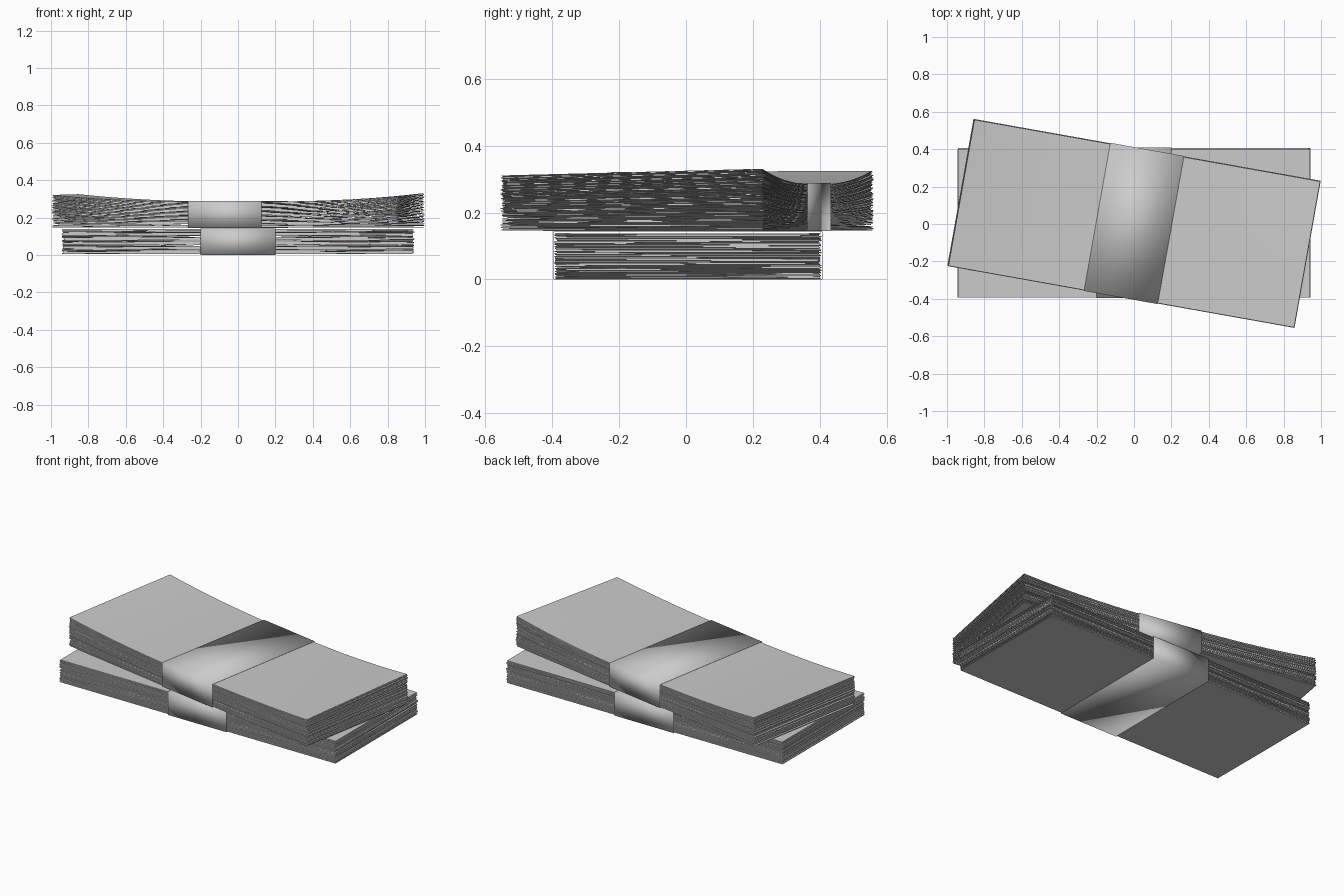
import bpy, bmesh, math, random
from mathutils import Matrix

if "Cube" in bpy.data.objects:
    bpy.data.objects.remove(bpy.data.objects["Cube"])

random.seed(4)
L, W, H = 0.937, 0.396, 0.138     # half length, half width, stack height
SHEETS, NX, NY = 46, 24, 4


def finish(name, bm, matrix):
    bmesh.ops.recalc_face_normals(bm, faces=bm.faces)
    me = bpy.data.meshes.new(name)
    bm.to_mesh(me)
    bm.free()
    ob = bpy.data.objects.new(name, me)
    bpy.context.collection.objects.link(ob)
    ob.matrix_world = matrix
    bpy.ops.object.select_all(action='DESELECT')
    ob.select_set(True)
    bpy.context.view_layer.objects.active = ob
    bpy.ops.object.shade_smooth_by_angle(angle=math.radians(30))
    return ob


def lift(u, v, corners):
    """Upward curl of the top sheet; corners = left front/back, right front/back."""
    lf, lb, rf, rb = corners
    s = (v + 1) / 2
    end = (lf + (lb - lf) * s) if u < 0 else (rf + (rb - rf) * s)
    return end * abs(u) ** 2.4


def paper_stack(name, matrix, corners):
    bm = bmesh.new()
    pitch = H / SHEETS
    for k in range(SHEETS):
        t = k / (SHEETS - 1)
        outer = k in (0, SHEETS - 1)
        dx = 0 if outer else random.uniform(-0.006, 0.006)
        dy = 0 if outer else random.uniform(-0.004, 0.004)
        ph = random.uniform(0, 6.28)
        amp = 0 if outer else 0.0007
        # thin sheet: a subdivided cube bent by the curl and a small ripple
        grid = bmesh.ops.create_grid(bm, x_segments=NX, y_segments=NY, size=1)['verts']
        for p in grid:
            u, v = p.co.x, p.co.y
            z = 0.002 + k * pitch + t * lift(u, v, corners)
            z += amp * abs(u) * math.sin(9 * u + 2 * v + ph)
            p.co = (u * L + dx, v * W + dy, z)
        faces = list({f for p in grid for f in p.link_faces})
        up = bmesh.ops.extrude_face_region(bm, geom=faces, use_keep_orig=True)['geom']
        for p in up:
            if isinstance(p, bmesh.types.BMVert):
                p.co.z += pitch * 0.75
    return finish(name, bm, matrix)


def paper_band(name, matrix):
    # closed strip wrapped round the middle of the stack
    bm = bmesh.new()
    y, z0, z1 = W + 0.006, 0.0, H + 0.005
    loop = [(-y, z0), (y, z0), (y, z1), (-y, z1)]
    a = [bm.verts.new((-0.2, *p)) for p in loop]
    b = [bm.verts.new((0.2, *p)) for p in loop]
    for i in range(4):
        j = (i + 1) % 4
        bm.faces.new((a[i], a[j], b[j], b[i]))
    ob = finish(name, bm, matrix)
    mod = ob.modifiers.new("thickness", 'SOLIDIFY')
    mod.thickness = 0.0015
    mod.offset = -1


# lower straight bundle and upper bundle turned about ten degrees
lower = Matrix.Translation((0, 0.006, 0))
upper = Matrix.Translation((0, 0.003, 0.145)) @ Matrix.Rotation(math.radians(-10.1), 4, 'Z')
paper_stack("lower_notes", lower, (0, 0, 0, 0))
paper_band("lower_band", lower)
paper_stack("upper_notes", upper, (0.037, 0.041, 0.027, 0.047))
paper_band("upper_band", upper)
